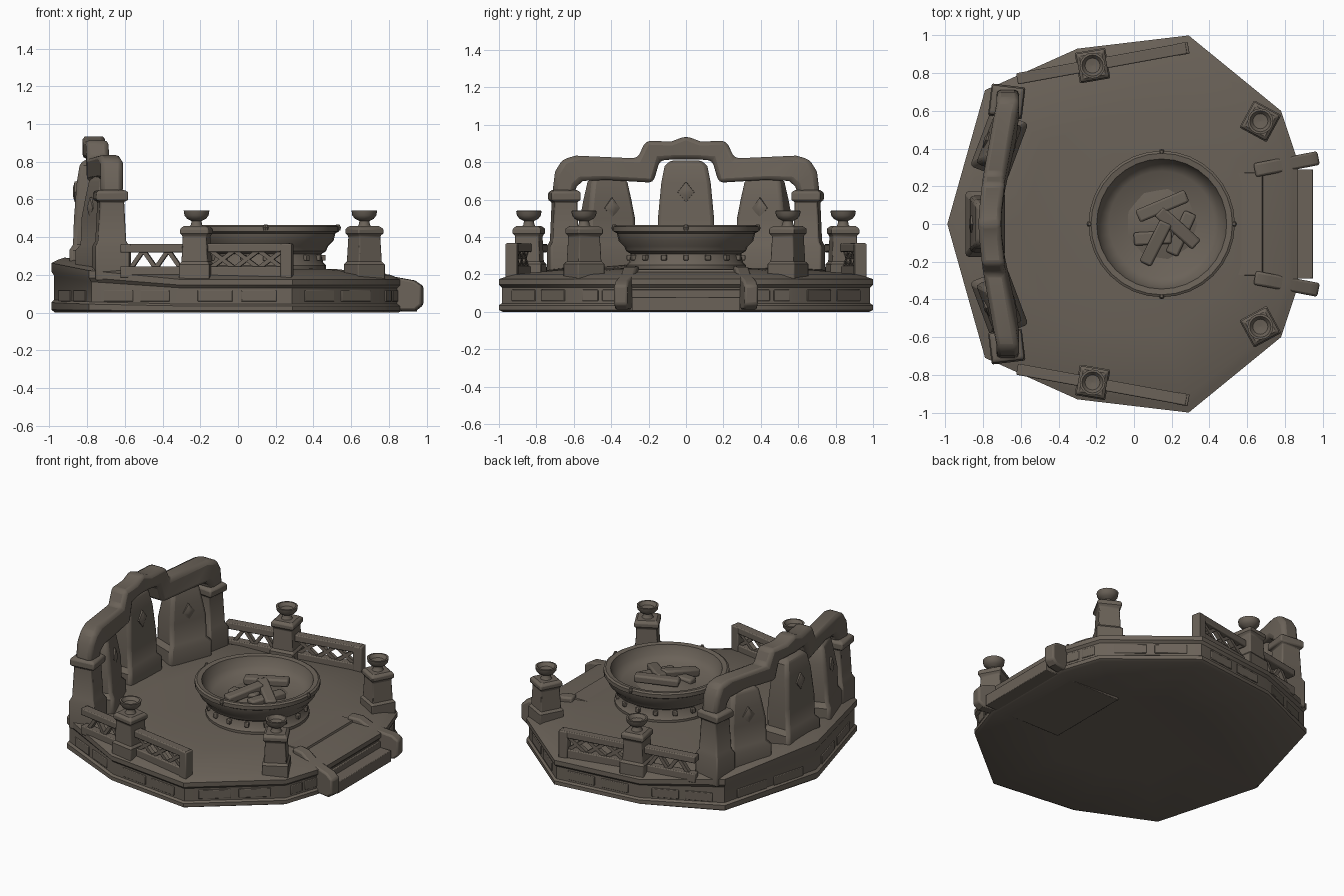
import bpy, bmesh, math
from mathutils import Vector, Matrix

cube = bpy.data.objects.get("Cube")
if cube:
    bpy.data.objects.remove(cube, do_unlink=True)

stone = bpy.data.materials.new("brown_stone")
stone.use_nodes = True
COLOUR = (0.145, 0.122, 0.098, 1)
stone.diffuse_color = COLOUR
bsdf = stone.node_tree.nodes["Principled BSDF"]
bsdf.inputs["Base Color"].default_value = COLOUR
bsdf.inputs["Roughness"].default_value = 0.9
parts = []


def add(name, bm, loc=(0, 0, 0), turn=0, bevel=0):
    """Turn a bmesh into a finished stone object."""
    bmesh.ops.recalc_face_normals(bm, faces=bm.faces)
    mesh = bpy.data.meshes.new(name)
    bm.to_mesh(mesh)
    bm.free()
    mesh.materials.append(stone)
    obj = bpy.data.objects.new(name, mesh)
    obj.location = loc
    obj.rotation_euler.z = turn
    bpy.context.collection.objects.link(obj)
    if bevel:
        mod = obj.modifiers.new("worn_edges", 'BEVEL')
        mod.width = bevel
        mod.segments = 2
        mod.limit_method = 'ANGLE'
        mod.angle_limit = math.radians(40)
    parts.append(obj)
    return obj


def loft(name, rings, **kw):
    """Skin a stack of equal-sized point rings and cap both ends."""
    bm = bmesh.new()
    loops = [[bm.verts.new(p) for p in ring] for ring in rings]
    n = len(loops[0])
    for a, b in zip(loops, loops[1:]):
        for i in range(n):
            j = (i + 1) % n
            bm.faces.new((a[i], a[j], b[j], b[i]))
    bm.faces.new(loops[0][::-1])
    bm.faces.new(loops[-1])
    return add(name, bm, **kw)


def block(name, sections, **kw):
    """Stack rectangles given as (half x, half y, z)."""
    rings = [[(x * a, y * b, z) for a, b in ((-1, -1), (1, -1), (1, 1), (-1, 1))]
             for x, y, z in sections]
    return loft(name, rings, **kw)


def lathe(name, profile, seg, **kw):
    rings = [[(max(r, 0.002) * math.cos(math.tau * i / seg),
               max(r, 0.002) * math.sin(math.tau * i / seg), z) for i in range(seg)]
             for r, z in profile]
    return loft(name, rings, **kw)


def beam(name, p, q, w, h, bevel=0.006):
    """Rectangular bar between two points."""
    p, q = Vector(p), Vector(q)
    d = q - p
    bm = bmesh.new()
    bmesh.ops.create_cube(bm, size=1)
    bm.transform(Matrix.Translation((p + q) / 2)
                 @ d.to_track_quat('X', 'Z').to_matrix().to_4x4()
                 @ Matrix.Diagonal((d.length, w, h, 1)))
    return add(name, bm, bevel=bevel)


# Platform: irregular polygon with a recessed band and raised back
half = [(0.87, 0.33), (0.78, 0.6), (0.29, 1.0), (-0.3, 0.93), (-0.79, 0.71)]
plan = half + [(-0.99, 0)] + [(x, -y) for x, y in reversed(half)]
rings = []
for s, z in ((0.5, 0.02), (0.98, 0.0), (1, 0.01), (1, 0.035), (0.985, 0.045),
             (0.985, 0.13), (1, 0.145), (1, 0.175), (0.97, 0.185),
             (0.93, 0.2), (0.6, 0.23), (0.3, 0.235)):
    ring = []
    for x, y in plan:
        rise = 0.09 * min(1, max(0, (-x * s - 0.6) / 0.35))
        ring.append((x * s, y * s, z + rise * z / 0.18))
    rings.append(ring)
loft("platform", rings)

# Low rubble panels carved in the band
for k, (a, b) in enumerate(zip(plan, plan[1:])):
    a, b = Vector((*a, 0)) * 0.985, Vector((*b, 0)) * 0.985
    for t in (0.3, 0.7):
        lo, hi = a.lerp(b, t - 0.16), a.lerp(b, t + 0.16)
        up = Vector((0, 0, 0.088))
        beam(f"band_panel_{k}", lo + up, hi + up, 0.012, 0.06, 0.004)

# Stairs and their flared side walls
for i, (x, z) in enumerate(((0.95, 0.08), (0.87, 0.12), (0.81, 0.16), (0.77, 0.2))):
    block(f"step_{i}", [(0.2, 0.29, 0.005), (0.2, 0.29, z)], loc=(x - 0.2, 0, 0), bevel=0.004)
block("landing", [(0.13, 0.3, 0.17), (0.11, 0.27, 0.225)], loc=(0.57, 0, 0))
for s in (-1, 1):
    side = [(0, 0.1), (0, 0.245), (0.08, 0.24), (0.16, 0.195), (0.3, 0.17),
            (0.345, 0.14), (0.345, 0.04), (0.31, 0.012), (0.14, 0.012)]
    loft("stair_wall", [[(x, w, z) for x, z in side] for w in (-0.037, 0.037)],
         loc=(0.64, 0.285 * s, 0), turn=0.19 * s, bevel=0.012)

# Fire bowl on its round plinth
CX = 0.147
lathe("fire_bowl", [(0.32, 0.19), (0.32, 0.25), (0.305, 0.265), (0.295, 0.31),
                    (0.32, 0.325), (0.33, 0.35), (0.36, 0.38), (0.37, 0.42),
                    (0.388, 0.43), (0.388, 0.455), (0.375, 0.463), (0.345, 0.458),
                    (0.325, 0.40), (0.28, 0.365), (0, 0.35)], 32, loc=(CX, 0, 0))
for i in range(16):
    a = math.tau * i / 16
    c, s = math.cos(a), math.sin(a)
    block("plinth_stud", [(0.012, 0.014, 0.275), (0.012, 0.014, 0.305)],
          loc=(CX + 0.305 * c, 0.305 * s, 0), turn=a, bevel=0.004)
    if i % 4 == 0:
        lathe("rim_stud", [(0.012, 0.435), (0.016, 0.45), (0.008, 0.468)], 8,
              loc=(CX + 0.383 * c, 0.383 * s, 0))

# Logs and embers
for p, q in (((0.02, 0.04, 0.41), (0.28, 0.15, 0.42)),
             ((0.13, 0.07, 0.42), (0.33, -0.11, 0.38)),
             ((0.06, -0.21, 0.38), (0.17, 0.01, 0.42)),
             ((0, -0.08, 0.37), (0.2, -0.07, 0.38)),
             ((0.2, -0.16, 0.37), (0.3, 0.06, 0.38))):
    beam("log", p, q, 0.07, 0.05, 0.012)
lathe("ember_heap", [(0.22, 0.352), (0.13, 0.375), (0.03, 0.39)], 9, loc=(CX, 0, 0))


def lamp_post(x, y, turn):
    block("lamp_post", [(0.082, 0.082, 0.17), (0.082, 0.082, 0.255), (0.07, 0.07, 0.27),
                        (0.064, 0.064, 0.405), (0.076, 0.076, 0.42), (0.076, 0.076, 0.445),
                        (0.06, 0.06, 0.458)], loc=(x, y, 0), turn=turn, bevel=0.006)
    lathe("lamp_dish", [(0.042, 0.45), (0.03, 0.465), (0.026, 0.485), (0.05, 0.497),
                        (0.064, 0.515), (0.068, 0.54), (0.056, 0.541), (0.04, 0.52),
                        (0, 0.514)], 16, loc=(x, y, 0))


def standing_stone(name, x, y, turn, top, w):
    block(name, [(0.105, w + 0.025, 0.2), (0.105, w + 0.025, 0.33), (0.085, w, 0.36),
                 (0.08, w, 0.5), (0.065, w * 0.88, top - 0.12),
                 (0.05, w * 0.76, top - 0.03), (0.03, w * 0.55, top)],
          loc=(x, y, 0), turn=turn, bevel=0.02)
    # Raised diamonds on both faces
    for f in (-1, 1):
        z = top - 0.17
        rings = [[(f * d, r * 0.8 * a, z + r * b) for a, b in ((-1, 0), (0, -1), (1, 0), (0, 1))]
                 for d, r in ((0.04, 0.06), (0.076, 0.055), (0.086, 0.02))]
        loft("stone_diamond", rings, loc=(x, y, 0), turn=turn)


standing_stone("middle_stone", -0.79, 0, 0, 0.81, 0.15)

for s in (-1, 1):
    lamp_post(-0.22, 0.84 * s, 0.17 * s)
    lamp_post(0.67, 0.545 * s, -0.5 * s)
    standing_stone("side_stone", -0.715, 0.42 * s, -0.36 * s, 0.725, 0.135)

    # Arch pillars with collars
    block("arch_pillar", [(0.09, 0.085, 0.17), (0.09, 0.085, 0.35), (0.075, 0.07, 0.38),
                          (0.065, 0.062, 0.59), (0.085, 0.078, 0.595), (0.085, 0.078, 0.64),
                          (0.065, 0.062, 0.65)],
          loc=(-0.675, 0.65 * s, 0), turn=-0.12 * s, bevel=0.01)

    # Railings either side of the lamp post
    start, end = Vector((-0.62, 0.77 * s, 0)), Vector((0.26, 0.93 * s, 0))

    def at(t, z):
        return start.lerp(end, t) + Vector((0, 0, z))

    beam("top_rail", at(0, 0.34), at(1.02, 0.345), 0.06, 0.045)
    beam("bottom_rail", at(0, 0.215), at(1, 0.215), 0.055, 0.06)
    block("rail_end_post", [(0.03, 0.032, 0.17), (0.03, 0.032, 0.365)],
          loc=end, turn=0.18 * s, bevel=0.006)
    for lo, hi in ((0.06, 0.21), (0.21, 0.36)):
        mid = (lo + hi) / 2
        beam("brace", at(lo, 0.235), at(mid, 0.33), 0.03, 0.022, 0)
        beam("brace", at(mid, 0.33), at(hi, 0.235), 0.03, 0.022, 0)
    for i in range(3):
        lo, hi = 0.54 + i * 0.145, 0.685 + i * 0.145
        beam("brace", at(lo, 0.235), at(hi, 0.33), 0.03, 0.022, 0)
        beam("brace", at(lo, 0.33), at(hi, 0.235), 0.026, 0.022, 0)

# Stepped arch: one outline, mirrored, bowed backwards at the middle
outer = [(0.715, 0.63), (0.7, 0.75), (0.66, 0.815), (0.59, 0.835), (0.26, 0.82),
         (0.215, 0.915), (0.08, 0.91)]
inner = [(0.595, 0.63), (0.585, 0.67), (0.55, 0.7), (0.42, 0.705), (0.175, 0.69),
         (0.14, 0.81), (0.06, 0.815)]
outer += [(0, 0.94)] + [(-y, z) for y, z in reversed(outer)]
inner += [(0, 0.815)] + [(-y, z) for y, z in reversed(inner)]
rings = []
for (yo, zo), (yi, zi) in zip(outer, inner):
    x = -0.765 + 0.095 * min(1, abs(yo) / 0.66) ** 1.5
    rings.append([(x - 0.06, yo, zo), (x + 0.06, yo, zo), (x + 0.06, yi, zi), (x - 0.06, yi, zi)])
loft("arch", rings, bevel=0.025)

# Soft shading with crisp edges
bpy.ops.object.select_all(action='DESELECT')
for obj in parts:
    obj.select_set(True)
bpy.context.view_layer.objects.active = parts[0]
bpy.ops.object.shade_smooth_by_angle(angle=math.radians(35))
